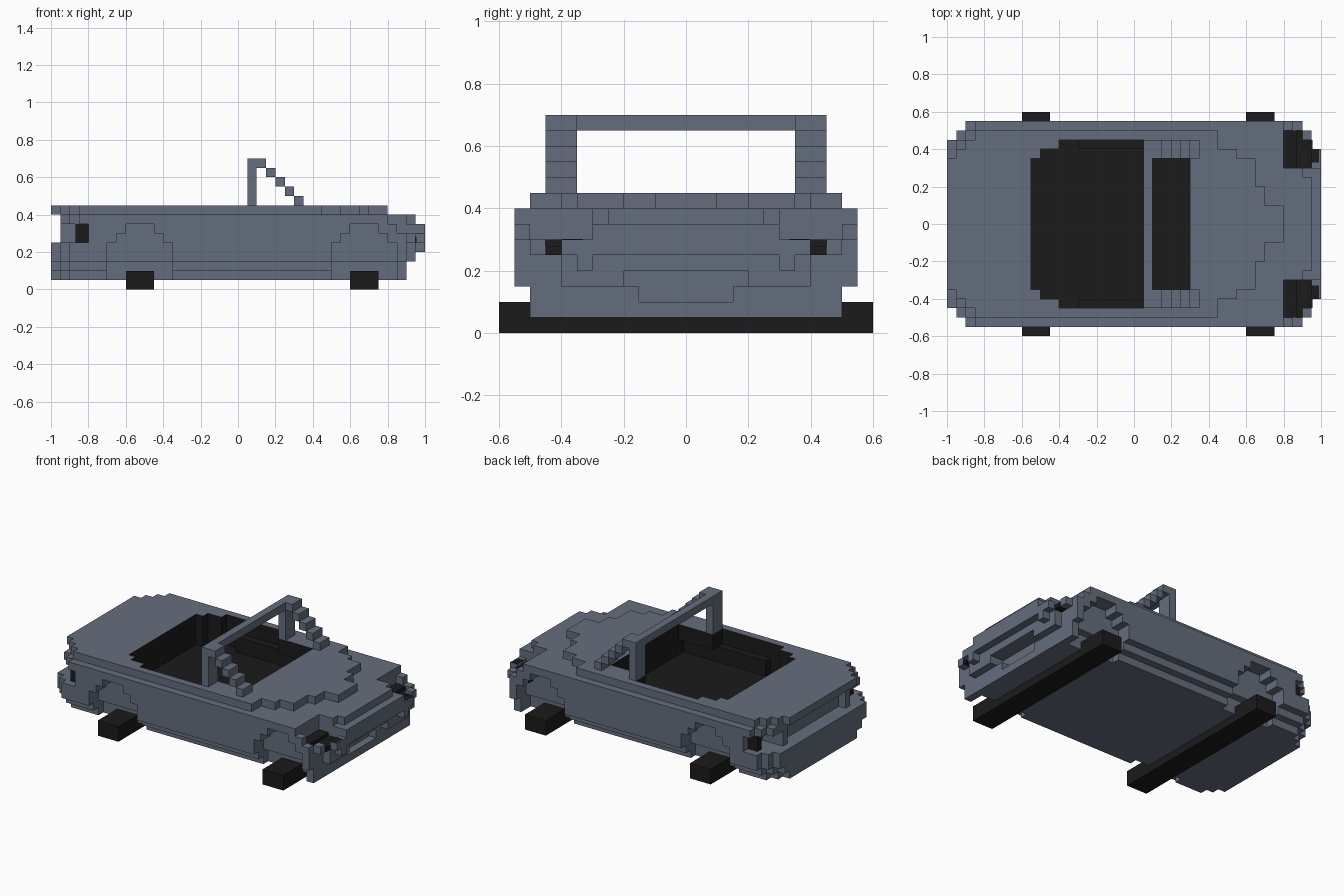
import bpy, bmesh
from mathutils import Vector

cube = bpy.data.objects.get("Cube")
if cube:
    bpy.data.objects.remove(cube)

U = 0.05  # edge of one block


def material(name, rgb):
    m = bpy.data.materials.new(name)
    m.use_nodes = True
    m.diffuse_color = (*rgb, 1)
    m.node_tree.nodes["Principled BSDF"].inputs["Base Color"].default_value = (*rgb, 1)
    return m


GREY = material("slate grey", (0.13, 0.155, 0.205))
BLACK = material("soft black", (0.011, 0.011, 0.011))


def finish(name, bm, mats):
    mesh = bpy.data.meshes.new(name)
    bm.to_mesh(mesh)
    bm.free()
    for m in mats:
        mesh.materials.append(m)
    obj = bpy.data.objects.new(name, mesh)
    bpy.context.collection.objects.link(obj)
    return obj


def boxes(name, mat, spans):
    """One object made of boxes given as (x0, x1, y0, y1, z0, z1)."""
    bm = bmesh.new()
    for x0, x1, y0, y1, z0, z1 in spans:
        verts = bmesh.ops.create_cube(bm, size=1)["verts"]
        for v in verts:
            v.co = Vector(((x0 + x1) / 2 + v.co.x * (x1 - x0),
                           (y0 + y1) / 2 + v.co.y * (y1 - y0),
                           (z0 + z1) / 2 + v.co.z * (z1 - z0)))
    return finish(name, bm, [mat])


# --- Body on a block grid: filled and carved, always symmetric in y ---
solid, lined = set(), set()


def cells(x0, x1, y0, y1, z0, z1):
    i0, i1, j0, j1, k0, k1 = (round(v / U) for v in (x0, x1, y0, y1, z0, z1))
    return {(i, s, k) for i in range(i0, i1) for j in range(j0, j1)
            for s in (j, -1 - j) for k in range(k0, k1)}


def fill(*span):
    solid.update(cells(*span))


def carve(*span, lining=False):
    removed = cells(*span)
    solid.difference_update(removed)
    if lining:
        lined.update(removed)


# sill and lower skirt, with the stepped tail corners
for z0, z1, w in ((0.05, 0.1, 0.45), (0.1, 0.15, 0.5), (0.15, 0.25, 0.55)):
    fill(-0.9, 0.8, 0, w, z0, z1)
    fill(-0.95, -0.9, 0, w - 0.05, z0, z1)
    fill(-1, -0.95, 0, w - 0.1, z0, z1)
# flanks and tail panel with its recess
fill(-0.8, 0.8, 0, 0.55, 0.25, 0.4)
fill(0.8, 0.85, 0.5, 0.55, 0.25, 0.35)
fill(-0.95, -0.8, 0, 0.35, 0.25, 0.35)
for x, w in ((-0.85, 0.55), (-0.9, 0.5), (-0.95, 0.45)):
    fill(x, -0.8, 0, w, 0.35, 0.4)
carve(-0.95, -0.9, 0, 0.3, 0.25, 0.4)
# deck and stepped bonnet
for x, w in ((-0.85, 0.5), (-0.9, 0.45), (-0.95, 0.4), (-1, 0.35)):
    fill(x, 0.45, 0, w, 0.4, 0.45)
for x, w in ((0.55, 0.4), (0.65, 0.35), (0.7, 0.2), (0.8, 0.1)):
    fill(0.4, x, 0, w, 0.4, 0.45)
# nose and front bumper
fill(0.8, 0.9, 0, 0.5, 0.05, 0.15)
fill(0.8, 0.9, 0, 0.55, 0.15, 0.3)
fill(0.9, 0.95, 0, 0.4, 0.15, 0.25)
fill(0.9, 0.95, 0, 0.5, 0.25, 0.3)
fill(0.95, 1, 0, 0.4, 0.25, 0.3)
fill(0.95, 1, 0.3, 0.35, 0.2, 0.25)
fill(0.8, 1, 0, 0.3, 0.3, 0.35)
fill(0.8, 0.95, 0, 0.25, 0.35, 0.4)
fill(0.8, 0.9, 0, 0.3, 0.35, 0.4)
# headlight pockets and grille slot
carve(0.8, 0.95, 0.3, 0.45, 0.25, 0.4)
carve(0.8, 0.9, 0.45, 0.5, 0.25, 0.4)
carve(0.85, 1, 0, 0.2, 0.15, 0.2)
carve(0.85, 1, 0, 0.15, 0.1, 0.15)
# stepped wheel arches
for a, b in ((-0.7, -0.35), (0.5, 0.85)):
    carve(a, b, 0.4, 0.55, 0.05, 0.15)
    carve(a, b, 0.45, 0.55, 0.15, 0.25)
    carve(a + 0.05, b - 0.05, 0.45, 0.55, 0.25, 0.3)
    carve(a + 0.1, b - 0.1, 0.45, 0.55, 0.3, 0.35)
# cockpit tub: opening, then the deeper well
for x0, x1, w in ((-0.55, -0.5, 0.35), (-0.5, -0.4, 0.4), (-0.4, 0.05, 0.45), (0.05, 0.3, 0.35)):
    carve(x0, x1, 0, w, 0.35, 0.45, lining=True)
for x0, x1, w in ((-0.55, -0.5, 0.35), (-0.5, -0.4, 0.4), (-0.4, -0.3, 0.45), (-0.3, 0.3, 0.4)):
    carve(x0, x1, 0, w, 0.25, 0.35, lining=True)

# skin the block grid, black where a face borders the tub
bm = bmesh.new()
for c in solid:
    for axis in range(3):
        for side in (0, 1):
            n = list(c)
            n[axis] += 2 * side - 1
            n = tuple(n)
            if n in solid:
                continue
            p, q = (axis + 1) % 3, (axis + 2) % 3
            ring = [(0, 0), (1, 0), (1, 1), (0, 1)]
            verts = []
            for dp, dq in (ring if side else ring[::-1]):
                co = Vector(c)
                co[axis] += side
                co[p] += dp
                co[q] += dq
                verts.append(bm.verts.new(co * U))
            bm.faces.new(verts).material_index = int(n in lined)
bmesh.ops.remove_doubles(bm, verts=bm.verts, dist=0.001)
bmesh.ops.dissolve_limit(bm, angle_limit=0.01, verts=bm.verts, edges=bm.edges,
                         delimit={"MATERIAL"})
finish("car_body", bm, [GREY, BLACK])

# --- Windscreen frame: posts, stepped braces and top rail ---
frame = [(0.05, 0.1, -0.45, 0.45, 0.65, 0.7)]
for y0 in (-0.45, 0.35):
    y1 = y0 + 0.1
    frame.append((0.05, 0.1, y0, y1, 0.45, 0.65))
    frame.append((0.1, 0.15, y0, y1, 0.65, 0.7))
    for i in range(4):
        frame.append((0.15 + i * U, 0.2 + i * U, y0, y1, 0.6 - i * U, 0.65 - i * U))
boxes("windscreen_frame", GREY, frame)

# --- Wheels: full-width bars ---
for name, x in (("rear_wheels", -0.6), ("front_wheels", 0.6)):
    boxes(name, BLACK, [(x, x + 0.15, -0.6, 0.6, 0, 0.1)])

# --- Lights ---
for name, s in (("left", 1), ("right", -1)):
    def span(x0, x1, a, b, z0, z1):
        return (x0, x1, min(s * a, s * b), max(s * a, s * b), z0, z1)
    boxes(name + "_headlight", BLACK, [span(0.8, 0.87, 0.3, 0.5, 0.25, 0.3),
                                       span(0.87, 0.9, 0.3, 0.5, 0.25, 0.28),
                                       span(0.9, 0.955, 0.3, 0.45, 0.25, 0.28),
                                       span(0.95, 0.99, 0.33, 0.398, 0.27, 0.302)])
    boxes(name + "_taillight", BLACK, [span(-0.87, -0.795, 0.46, 0.5, 0.25, 0.35)])
